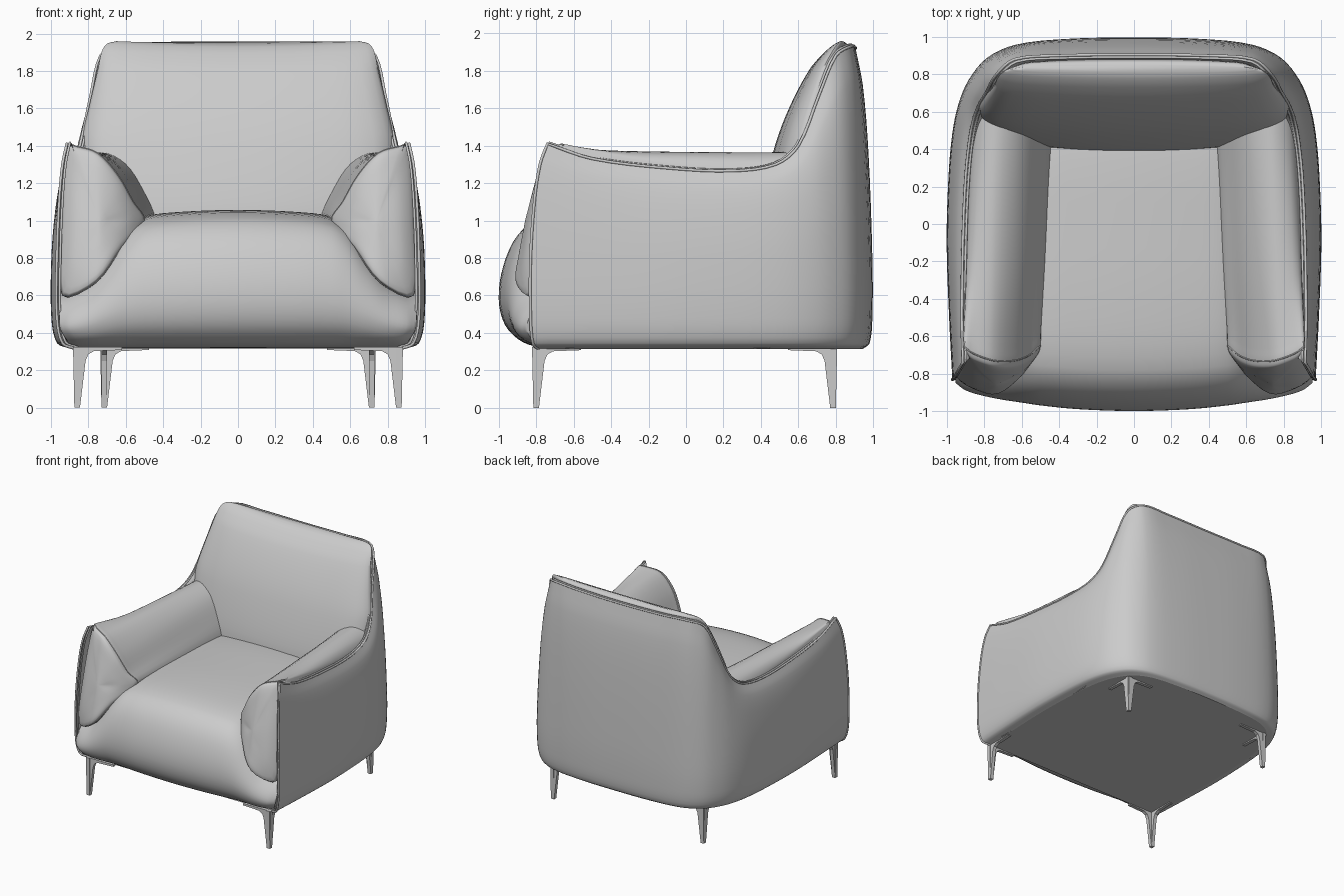
import bpy, bmesh
from mathutils import Vector

cube = bpy.data.objects.get("Cube")
if cube:
    bpy.data.objects.remove(cube, do_unlink=True)

grey = bpy.data.materials.new("soft grey")
grey.use_nodes = True
colour = (0.6, 0.6, 0.6, 1)
grey.diffuse_color = colour
grey.node_tree.nodes["Principled BSDF"].inputs["Base Color"].default_value = colour


def spline(points, steps, closed=False):
    """Smooth path through the points, with tangents scaled by chord length."""
    pts = [Vector(p) for p in points]
    n = len(pts)

    def at(i):
        return pts[i % n] if closed else pts[max(0, min(n - 1, i))]

    def tangent(i):
        span = (at(i + 1) - at(i)).length + (at(i) - at(i - 1)).length
        return (at(i + 1) - at(i - 1)) / max(span, 1e-6)

    path = []
    for i in range(n if closed else n - 1):
        a, b = at(i), at(i + 1)
        d = (b - a).length
        ta, tb = tangent(i) * d, tangent(i + 1) * d
        for k in range(steps):
            t = k / steps
            s = t * t * (3 - 2 * t)
            path.append(a.lerp(b, s) + ta * (t * (1 - t) ** 2) - tb * (t * t * (1 - t)))
    if not closed:
        path.append(pts[-1])
    return path


def finish(name, bm, smooth=True):
    bmesh.ops.recalc_face_normals(bm, faces=bm.faces)
    mesh = bpy.data.meshes.new(name)
    bm.to_mesh(mesh)
    bm.free()
    mesh.materials.append(grey)
    obj = bpy.data.objects.new(name, mesh)
    bpy.context.collection.objects.link(obj)
    if smooth:
        bpy.ops.object.select_all(action="DESELECT")
        obj.select_set(True)
        bpy.context.view_layer.objects.active = obj
        bpy.ops.object.shade_smooth_by_angle(angle=0.9)


def loft(name, rows, closed=True, steps=4):
    """Smooth skin over rows of points; closed rows become capped tubes."""
    rows = [spline(r, steps, closed) for r in rows]
    columns = [spline(c, steps) for c in zip(*rows)]
    bm = bmesh.new()
    grid = [[bm.verts.new(p) for p in c] for c in columns]
    n = len(grid)
    for i in range(n if closed else n - 1):
        a, b = grid[i], grid[(i + 1) % n]
        for j in range(len(a) - 1):
            bm.faces.new((a[j], b[j], b[j + 1], a[j + 1]))
    if closed:
        bm.faces.new([c[0] for c in grid])
        bm.faces.new([c[-1] for c in grid])
    finish(name, bm)
    return columns


def piping(name, path, radius):
    curve = bpy.data.curves.new(name, "CURVE")
    curve.dimensions = "3D"
    curve.bevel_depth = radius
    curve.bevel_resolution = 2
    curve.use_fill_caps = True
    line = curve.splines.new("POLY")
    line.points.add(len(path) - 1)
    for point, p in zip(line.points, path):
        point.co = (*p, 1)
    curve.materials.append(grey)
    bpy.context.collection.objects.link(bpy.data.objects.new(name, curve))


def mirrored(half):
    return half + [Vector((-p.x, p.y, p.z)) for p in reversed(half[:-1])]


# Outer shell: belly outline below, sweeping rim above
rim = [(.915, -.74, 1.41), (.92, -.5, 1.33), (.915, -.1, 1.28), (.9, .25, 1.265),
       (.875, .48, 1.3), (.845, .6, 1.4), (.787, .71, 1.67), (.735, .8, 1.88),
       (.64, .88, 1.93), (.4, .9, 1.925), (0, .905, 1.92)]
belly = [(.968, -.83), (.985, -.5), (.998, -.1), (.988, .25), (.968, .48), (.935, .64),
         (.88, .77), (.785, .885), (.63, .957), (.35, .988), (0, .995)]
rim = mirrored([Vector(p) for p in rim])
belly = mirrored([Vector((*p, 0)) for p in belly])


def belly_row(scale, z):
    return [Vector((p.x * scale, p.y * (scale + 1) / 2, z)) for p in belly]


def wall_row(rise, lean):
    """Row part way from belly to rim, leaning inward more slowly than it rises."""
    row = [b.lerp(r, rise) for b, r in zip(belly_row(1, .8), rim)]
    for p, b, r in zip(row, belly, rim):
        p.xy = b.xy.lerp(r.xy, lean)
    return row


shell_rows = [belly_row(.9, .315), belly_row(.97, .345), belly_row(1, .48), belly_row(1, .8),
              wall_row(.5, .23), wall_row(.82, .56), rim]
shell = loft("outer_shell", shell_rows, closed=False)

# Inside lip of the shell
lip = [Vector((p.x * .97, p.y * .98, p.z)) for p in rim]
inner = [Vector((p.x * .93, p.y * .94, p.z - .2)) for p in rim]
loft("shell_lip", [rim, lip, inner], closed=False)

# Flat underside
bm = bmesh.new()
bm.faces.new([bm.verts.new(c[0]) for c in shell])
finish("underside", bm, smooth=False)

# Twin piping along the rim and down the front edges
edge = shell[0] + [c[-1] for c in shell] + shell[-1][::-1]
piping("rim_piping", edge, .008)
piping("inner_piping", [Vector((p.x * .982, p.y * .985, p.z + .006)) for p in edge], .007)

# Seat: one side profile, narrowed and lowered towards the arms
profile = [(.55, .5), (.54, .34), (.45, .318), (-.6, .318), (-.75, .322), (-.87, .35),
           (-.965, .44), (-1, .58), (-.975, .76), (-.9, .92), (-.78, 1.01), (-.5, 1.05),
           (0, 1.055), (.45, 1.04), (.54, 1), (.55, .85)]
stations = [(.955, .85, .62), (.9, .89, .63), (.8, .92, .7), (.7, .94, .83),
            (.6, .955, .96), (.5, .97, 1.02), (.3, .99, 1.045), (0, 1, 1.055)]


def seat_section(x, front, top):
    rise = (top - .315) / .74
    section = []
    for y, z in profile:
        height = .315 + (z - .315) * rise
        tuck = 1 - .6 * max(0, .43 - height)
        section.append(Vector((x * tuck, y * front, height)))
    return section


sections = [seat_section(*s) for s in stations]
sections += [seat_section(-x, f, t) for x, f, t in reversed(stations[:-1])]
loft("seat_cushion", sections)

# Back cushion: squarish rings of (height, front, back, half width), with raised ears
levels = [(.9, .38, .88, .8), (1.1, .4, .89, .82), (1.4, .475, .89, .835), (1.6, .55, .89, .795),
          (1.8, .655, .885, .748), (1.89, .73, .88, .728), (1.93, .78, .87, .7),
          (1.944, .815, .85, .65)]


def back_ring(z, front, back, w):
    c, d = (front + back) / 2, (back - front) / 2
    ring = [(-.92, .3), (-1, -.3), (-.87, -.72), (-.5, -.93), (0, -1), (.5, -.93),
            (.87, -.72), (1, -.3), (.92, .3), (.76, .8), (0, 1), (-.76, .8)]
    return [Vector((u * w, c + v * d, z + .015 * u * u)) for u, v in ring]


loft("back_cushion", [back_ring(*level) for level in levels])

# Arm bolsters: rear section blends to the front panel outline
rear = [(.87, .6), (.88, 1), (.87, 1.21), (.83, 1.315), (.73, 1.365), (.6, 1.31),
        (.5, 1.17), (.43, 1), (.43, .8), (.6, .62)]
panel = [(.94, .6), (.94, 1), (.912, 1.4), (.86, 1.395), (.75, 1.36), (.64, 1.24),
         (.56, 1.1), (.5, 1), (.62, .86), (.76, .67)]


def arm_ring(side, blend, along, shrink, bulge):
    ring = []
    for a, b in zip(rear, panel):
        p = Vector(a).lerp(Vector(b), blend)
        p = Vector((.74, 1)).lerp(p, shrink)
        drop = 1.41 - p.y
        front = 2.7 * (p.x - .76) ** 2 - .74 - .36 * drop + .17 * drop * drop - bulge
        ring.append(Vector((side * p.x, .58 + (front - .58) * along, p.y)))
    return ring


arm_steps = [(0, 0, 1, 0), (.3, .3, 1, 0), (.6, .65, 1, 0), (.95, .93, 1, 0), (1, .98, 1, 0),
             (1, 1, .95, 0), (1, 1, .6, 0), (1, 1, .05, 0)]
for side, label in ((1, "left"), (-1, "right")):
    rings = [arm_ring(side, *s) for s in arm_steps]
    loft(label + "_arm", rings)
    # Seam round the front panel
    seam = spline(rings[4], 4, True)
    piping(label + "_arm_seam", seam[8:], .004)

# Legs: two crossed brackets, each tapering to the foot
bracket = [(-.022, .325), (.24, .325), (.24, .308), (.09, .302), (.06, .285), (.045, .25),
           (.015, 0), (-.015, 0)]


def leg(name, x, y):
    bm = bmesh.new()
    sx, sy = (-1 if x > 0 else 1), (-1 if y > 0 else 1)
    for across in (True, False):
        loops = []
        for depth in (-.015, .015):
            spots = [(u, depth) if across else (depth, u) for u, _ in bracket]
            loops.append([bm.verts.new((x + sx * u, y + sy * v, z))
                          for (u, v), (_, z) in zip(spots, bracket)])
        a, b = loops
        bm.faces.new(a)
        bm.faces.new(b)
        for i in range(len(a)):
            j = (i + 1) % len(a)
            bm.faces.new((a[i], a[j], b[j], b[i]))
    finish(name, bm, smooth=False)


for side, label in ((1, "left"), (-1, "right")):
    leg("front_" + label + "_leg", side * .86, -.8)
    leg("back_" + label + "_leg", side * .715, .785)
